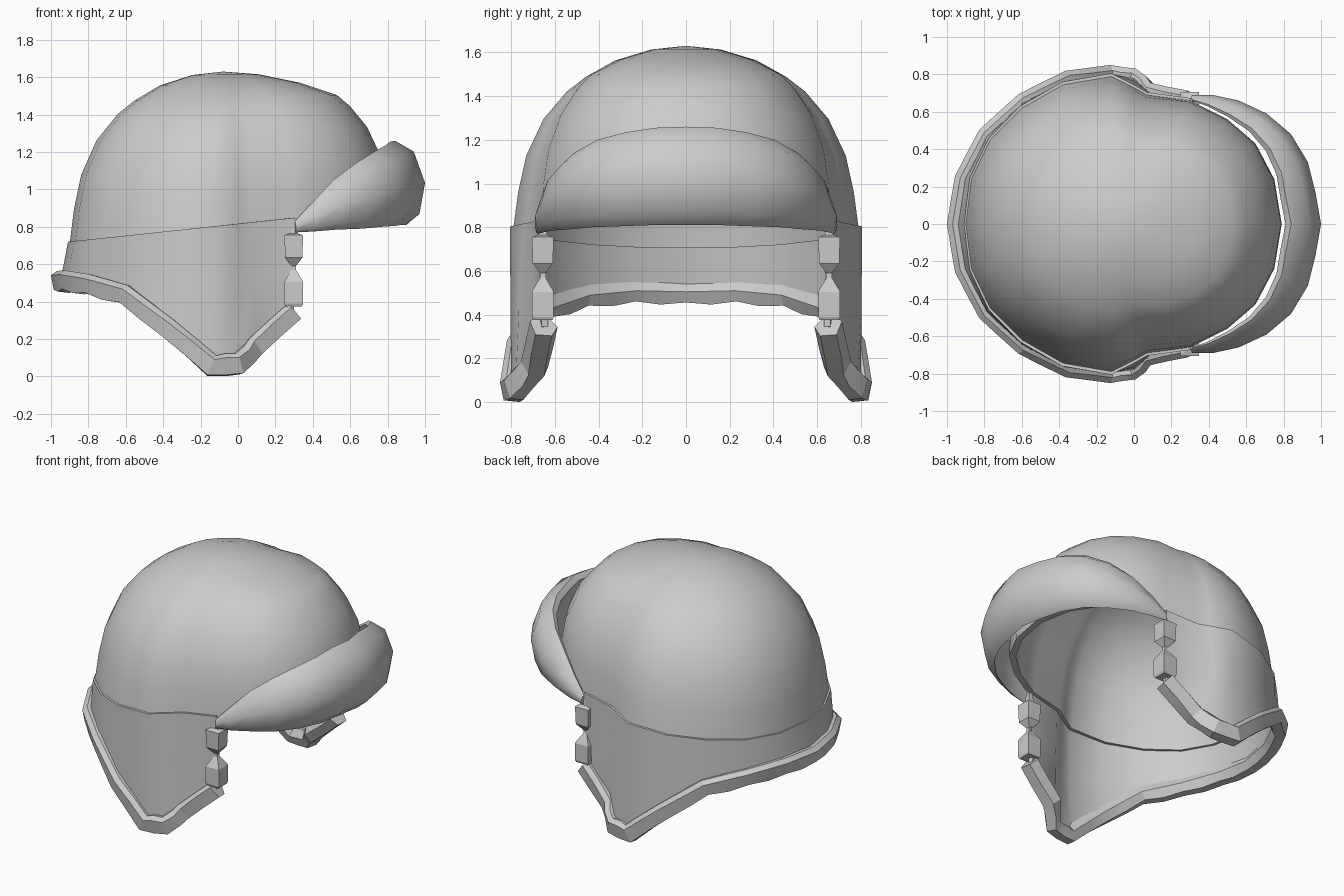
import bpy, bmesh, math
from mathutils import Vector

if "Cube" in bpy.data.objects:
    bpy.data.objects.remove(bpy.data.objects["Cube"])

mat = bpy.data.materials.new("plain grey")
mat.diffuse_color = (0.6, 0.6, 0.6, 1)
mat.use_nodes = True
mat.node_tree.nodes["Principled BSDF"].inputs["Base Color"].default_value = mat.diffuse_color


def finish(bm, name, angle=35, thickness=0):
    bmesh.ops.recalc_face_normals(bm, faces=bm.faces)
    me = bpy.data.meshes.new(name)
    bm.to_mesh(me)
    bm.free()
    me.materials.append(mat)
    ob = bpy.data.objects.new(name, me)
    bpy.context.collection.objects.link(ob)
    bpy.ops.object.select_all(action='DESELECT')
    ob.select_set(True)
    bpy.context.view_layer.objects.active = ob
    if thickness:
        m = ob.modifiers.new("wall", 'SOLIDIFY')
        m.thickness, m.offset = thickness, -1
        bpy.ops.object.modifier_apply(modifier="wall")
    bpy.ops.object.shade_smooth_by_angle(angle=math.radians(angle))
    return ob


def loft(bm, rings, closed=True, caps=True):
    vs = [[bm.verts.new(p) for p in r] for r in rings]
    n = len(vs[0])
    for a, b in zip(vs, vs[1:]):
        for i in range(n if closed else n - 1):
            j = (i + 1) % n
            bm.faces.new((a[i], a[j], b[j], b[i]))
    if caps:
        bm.faces.new(vs[0])
        bm.faces.new(vs[-1])
    return vs


def mirrored(pts):
    # half path starting on the centre plane -> full path across y
    return [(p[0], -p[1], *p[2:]) for p in pts[:0:-1]] + list(pts)


def edge_z(x):
    return 0.71 + 0.107 * (x + 0.9)


# Dome: plan outline lofted upwards, fuller at the brow
back = [(-.9, 0), (-.87, .24), (-.77, .45), (-.6, .62), (-.38, .745), (-.12, .79),
        (0, .73), (.07, .69), (.3, .66)]
plan = back + [(.5, .56), (.65, .43), (.75, .24), (.79, 0)]
plan = plan + [(x, -y) for x, y in plan[-2:0:-1]]
rows = [(0, 1, 1), (.2, .972, .995), (.4, .925, .965), (.6, .825, .885), (.75, .69, .78),
        (.83, .58, .70), (.92, .41, .47), (.98, .2, .22)]
cx, top = -0.08, 1.63
rings = []
for h, sb, sf in rows:
    ring = []
    for x, y in plan:
        w = max(0, (x - cx) / math.hypot(x - cx, y)) ** .5
        s = sb + (sf - sb) * w
        z0 = edge_z(x)
        ring.append((cx + (x - cx) * s, y * s, z0 + (top - z0) * h))
    rings.append(ring)
bm = bmesh.new()
vs = loft(bm, rings, caps=False)
apex = bm.verts.new((cx, 0, top))
for i in range(len(plan)):
    bm.faces.new((vs[-1][i], vs[-1][(i + 1) % len(plan)], apex))
finish(bm, "dome_shell", 45, 0.04)

# Neck and cheek guard: from dome edge to the lower path
low = mirrored([(-.95, 0, .505), (-.91, .24, .51), (-.79, .47, .49), (-.6, .645, .435),
                (-.37, .765, .255), (-.14, .80, .06), (0, .78, .07), (.09, .70, .16),
                (.3, .66, .345)])
high = [(x * 1.01, y * 1.02, edge_z(x) + .01) for x, y in mirrored(back)]
mid = [(p[0] + (q[0] - p[0]) * .5, p[1] + (q[1] - p[1]) * .55, (p[2] + q[2]) / 2)
       for p, q in zip(high, low)]
bm = bmesh.new()
loft(bm, [high, mid, low], closed=False, caps=False)
finish(bm, "neck_and_cheek_guard", 45, 0.03)

# Rolled trim along the lower edge, deeper inwards on the cheeks, uneven underside
path = [Vector(p) for p in low]
path = [q for a, b in zip(path, path[1:]) for q in (a, (a + b) / 2)] + [path[-1]]
section = [(.05, .035), (.035, -.048), (-.03, -.055), (-.055, .0), (-.03, .05), (.02, .058)]
rings = []
for i, p in enumerate(path):
    t = (path[min(i + 1, len(path) - 1)] - path[max(i - 1, 0)]).normalized()
    out = Vector((-t.y, t.x, 0)).normalized()
    if out.dot(Vector((p.x + .1, p.y, 0))) < 0:
        out = -out
    up = t.cross(out)
    if up.z < 0:
        up = -up
    bump = .006 * (-1) ** i if p.x < -.5 else 0
    deep = 1.35 if p.x > .05 else 1
    rings.append([p + out * (a if a > 0 else a * deep) + up * (b + (bump if b < -.04 else 0))
                  for a, b in section])
bm = bmesh.new()
loft(bm, rings)
lowest = min(v.co.z for v in bm.verts)
for v in bm.verts:      # rest the lowest corner on the ground
    if v.co.z < .1:
        v.co.z -= lowest * (1 - v.co.z / .1)
finish(bm, "lower_trim", 22)

# Raised brow band, thin at the temples: x, y, bottom, top, depth
stations = mirrored([(1, 0, .81, 1.26, 1), (.97, .17, .81, 1.255, 1),
                     (.93, .33, .805, 1.235, .95), (.84, .48, .8, 1.2, .85),
                     (.71, .59, .79, 1.14, .7), (.56, .66, .785, 1.05, .55),
                     (.42, .69, .775, .93, .35), (.31, .69, .77, .83, .15)])
section = [(.03, .13), (0, .5), (.06, .87), (.16, 1), (.19, .93), (.12, .5), (.10, 0)]
rings = []
for x, y, zb, zt, k in stations:
    d = Vector((.1 - x, -y, 0)).normalized()
    rings.append([Vector((x, y, 0)) + d * a * k + Vector((0, 0, zb + (zt - zb) * h))
                  for a, h in section])
bm = bmesh.new()
loft(bm, rings)
finish(bm, "brow_band", 42)

# Tapered clips on the front edge of each cheek
levels = [(.375, .044), (.39, .05), (.505, .05), (.52, .042), (.57, .012), (.59, .012),
          (.635, .046), (.755, .05), (.765, .02), (.84, .014)]
for side, label in ((1, "left"), (-1, "right")):
    bm = bmesh.new()
    loft(bm, [[(.298 + sx * r, side * (.655 + sy * r), z)
               for sx, sy in ((1, 1), (-1, 1), (-1, -1), (1, -1))] for z, r in levels])
    finish(bm, "cheek_clip_" + label, 20)
